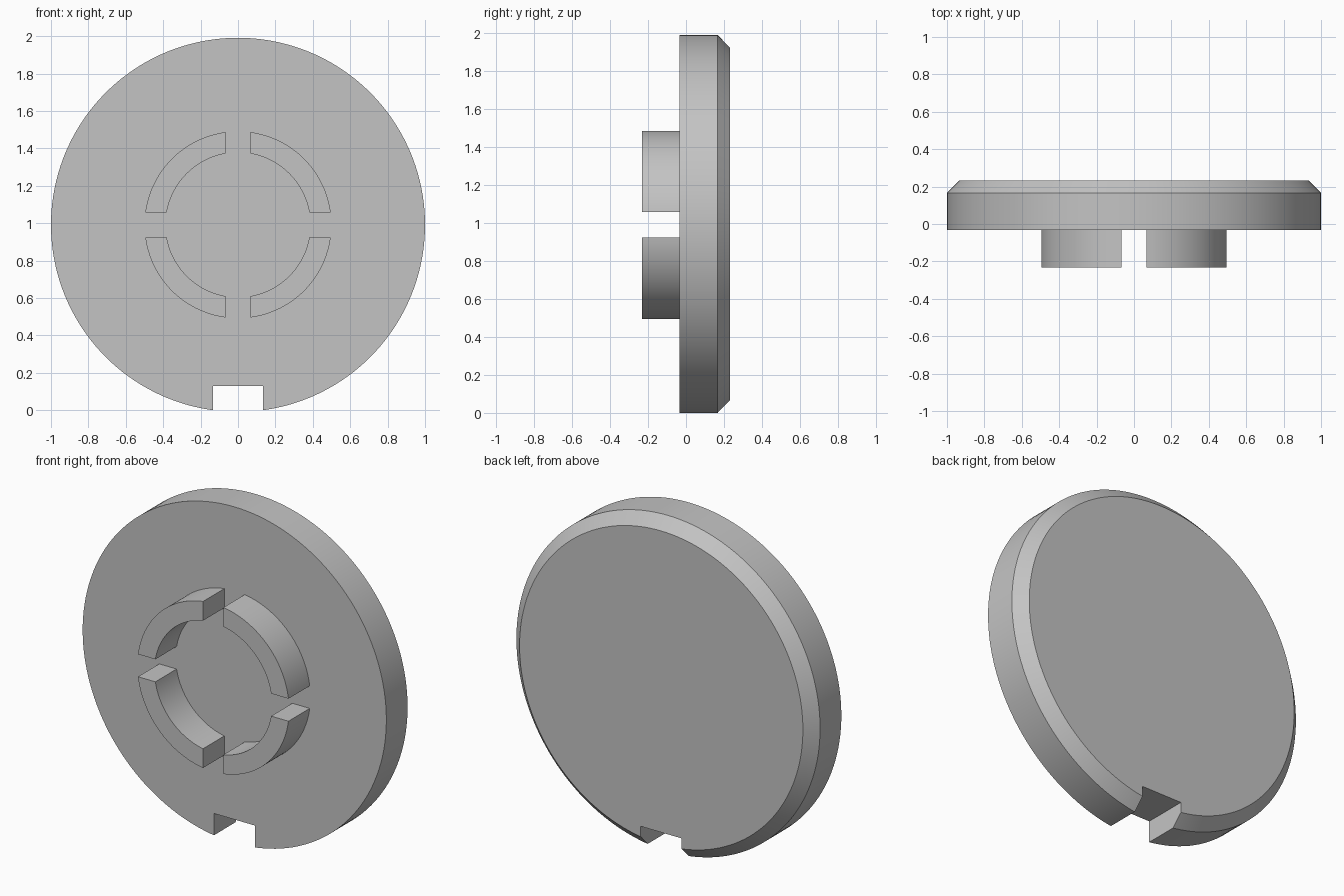
import bpy, bmesh, math

cube = bpy.data.objects.get("Cube")
if cube:
    bpy.data.objects.remove(cube)

CENTRE_Z = 0.991
FRONT, RIM, BACK = -0.033, 0.167, 0.233
SEGMENTS = 160

grey = bpy.data.materials.new("plain grey")
grey.use_nodes = True
colour = (0.55, 0.55, 0.55, 1)
grey.diffuse_color = colour
grey.node_tree.nodes["Principled BSDF"].inputs["Base Color"].default_value = colour


def make_object(name, bm):
    bmesh.ops.recalc_face_normals(bm, faces=bm.faces)
    mesh = bpy.data.meshes.new(name)
    bm.to_mesh(mesh)
    bm.free()
    mesh.materials.append(grey)
    obj = bpy.data.objects.new(name, mesh)
    obj.location.z = CENTRE_Z
    bpy.context.collection.objects.link(obj)
    return obj


def apply_and_smooth(obj):
    bpy.ops.object.select_all(action="DESELECT")
    obj.select_set(True)
    bpy.context.view_layer.objects.active = obj
    for modifier in list(obj.modifiers):
        bpy.ops.object.modifier_apply(modifier=modifier.name)
    bpy.ops.object.shade_smooth_by_angle(angle=math.radians(30))


# Round plate with a chamfered back rim
bm = bmesh.new()
rings = []
for radius, y in ((1, FRONT), (1, RIM), (0.933, BACK)):
    angles = [math.tau * i / SEGMENTS for i in range(SEGMENTS)]
    rings.append([bm.verts.new((radius * math.cos(a), y, radius * math.sin(a))) for a in angles])
for low, high in zip(rings, rings[1:]):
    for i in range(SEGMENTS):
        j = (i + 1) % SEGMENTS
        bm.faces.new((low[i], low[j], high[j], high[i]))
bm.faces.new(rings[0])
bm.faces.new(rings[-1])
plate = make_object("plate", bm)

# Square notch through the bottom edge
bm = bmesh.new()
bmesh.ops.create_cube(bm, size=1)
bmesh.ops.scale(bm, vec=(0.27, 1, 0.4), verts=bm.verts)
bmesh.ops.translate(bm, vec=(0, 0, 0.13 - CENTRE_Z - 0.2), verts=bm.verts)
cutter = make_object("notch_cutter", bm)
cutter.hide_render = True
notch = plate.modifiers.new("notch", "BOOLEAN")
notch.operation = "DIFFERENCE"
notch.solver = "EXACT"
notch.object = cutter
apply_and_smooth(plate)
bpy.data.objects.remove(cutter)


# Four curved lugs on the front, separated by straight parallel gaps
def arc(radius, half_gap=0.067, steps=32):
    start = math.asin(half_gap / radius)
    span = math.pi / 2 - 2 * start
    angles = [start + span * i / steps for i in range(steps + 1)]
    return [(radius * math.cos(a), FRONT, radius * math.sin(a)) for a in angles]


bm = bmesh.new()
outline = arc(0.5) + arc(0.387)[::-1]
base = bm.faces.new([bm.verts.new(p) for p in outline])
extruded = bmesh.ops.extrude_face_region(bm, geom=[base], use_keep_orig=True)
tips = [g for g in extruded["geom"] if isinstance(g, bmesh.types.BMVert)]
bmesh.ops.translate(bm, vec=(0, -0.2, 0), verts=tips)
lugs = make_object("locking_lugs", bm)
mirror = lugs.modifiers.new("mirror", "MIRROR")
mirror.use_axis = (True, False, True)
mirror.use_mirror_merge = False
apply_and_smooth(lugs)
